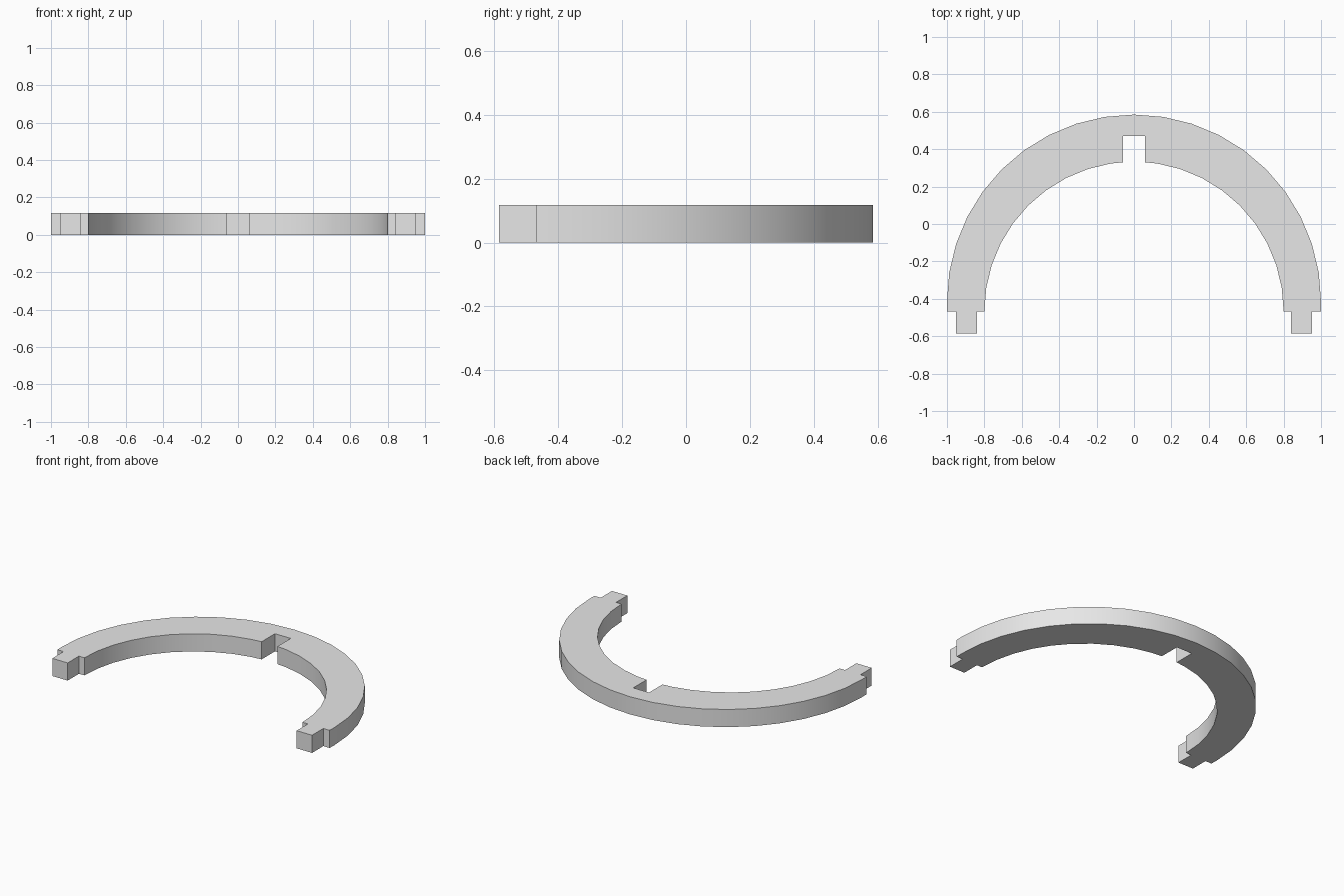
import bpy
import bmesh
from math import sin, cos, radians

if "Cube" in bpy.data.objects:
    bpy.data.objects.remove(bpy.data.objects["Cube"], do_unlink=True)

HEIGHT = 0.117
LEG_END = -0.467      # where the arch stops and the tabs start
TAB_END = -0.585
STEP = 9              # degrees per arch segment


def arc(radius, centre_y, first, last):
    """Points of the right half arc, measured from the crown."""
    return [(radius * sin(radians(STEP * i)), centre_y + radius * cos(radians(STEP * i)))
            for i in range(first, last + 1)]


# Half outline from the crown, down the outer arc, around the tab, up the inner arc
half = arc(1.0, -0.415, 0, 10) + [(0.999, LEG_END)]
half += [(0.953, LEG_END), (0.953, TAB_END), (0.84, TAB_END), (0.84, LEG_END)]
half += arc(0.8, LEG_END, 1, 10)[::-1]
# Notch under the crown
half += [(0.058, 0.33), (0.058, 0.47)]
outline = half + [(-x, y) for x, y in reversed(half[1:])]

# Extrude the outline into the arch plate
bm = bmesh.new()
base = bm.faces.new([bm.verts.new((x, y, 0)) for x, y in outline])
solid = bmesh.ops.extrude_face_region(bm, geom=[base])
top = [v for v in solid["geom"] if isinstance(v, bmesh.types.BMVert)]
bmesh.ops.translate(bm, verts=top, vec=(0, 0, HEIGHT))
bmesh.ops.recalc_face_normals(bm, faces=bm.faces)
mesh = bpy.data.meshes.new("half_ring")
bm.to_mesh(mesh)
bm.free()

ring = bpy.data.objects.new("half_ring", mesh)
bpy.context.collection.objects.link(ring)

# Plain grey material
grey = bpy.data.materials.new("light_grey")
grey.use_nodes = True
colour = (0.8, 0.8, 0.8, 1)
grey.diffuse_color = colour
for node in grey.node_tree.nodes:
    if node.type == "BSDF_PRINCIPLED":
        node.inputs["Base Color"].default_value = colour
mesh.materials.append(grey)

# Smooth curved walls, sharp corners
bpy.ops.object.select_all(action="DESELECT")
ring.select_set(True)
bpy.context.view_layer.objects.active = ring
bpy.ops.object.shade_smooth_by_angle(angle=radians(30))
